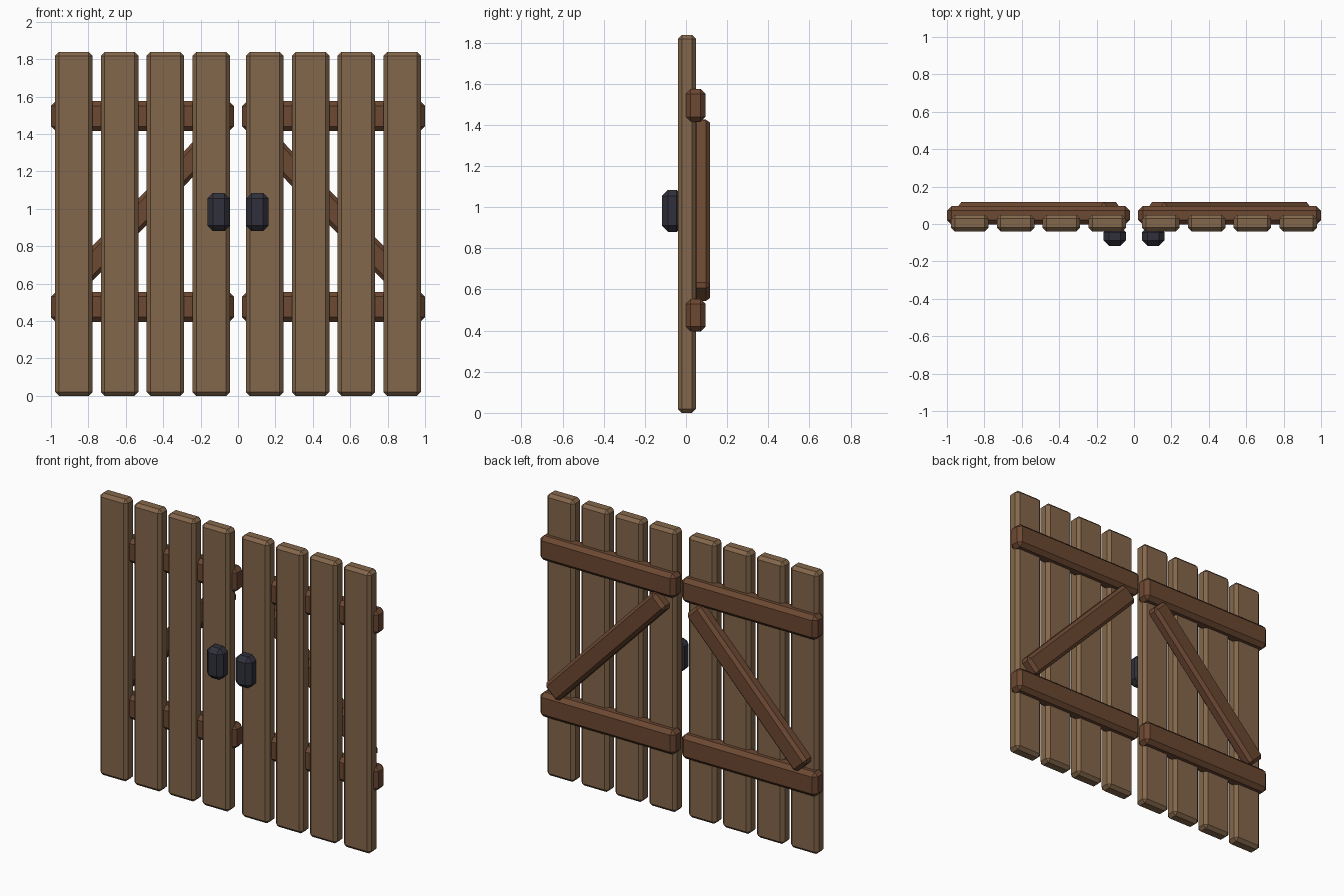
import bpy, bmesh, math
from mathutils import Matrix

if "Cube" in bpy.data.objects:
    bpy.data.objects.remove(bpy.data.objects["Cube"])


def material(name, rgb):
    m = bpy.data.materials.new(name)
    m.diffuse_color = (*rgb, 1)
    m.use_nodes = True
    m.node_tree.nodes["Principled BSDF"].inputs["Base Color"].default_value = m.diffuse_color
    return m


PLANK = material("plank_wood", (0.23, 0.135, 0.07))
BRACE = material("dark_wood", (0.15, 0.065, 0.032))
IRON = material("iron", (0.03, 0.03, 0.045))


def box(name, x, y, z, bevel, mat, tilt=0.0, centre=(0, 0, 0)):
    """Chamfered box from (min, max) ranges, tilted about y, then moved."""
    bm = bmesh.new()
    bmesh.ops.create_cube(bm, size=1)
    size = Matrix.Diagonal((x[1] - x[0], y[1] - y[0], z[1] - z[0], 1))
    mid = Matrix.Translation([(r[0] + r[1]) / 2 for r in (x, y, z)])
    bm.transform(mid @ size)
    bmesh.ops.bevel(bm, geom=bm.edges[:], offset=bevel, segments=1,
                    affect='EDGES', profile=0.5)
    bm.transform(Matrix.Translation(centre) @ Matrix.Rotation(tilt, 4, 'Y'))
    bmesh.ops.recalc_face_normals(bm, faces=bm.faces[:])
    me = bpy.data.meshes.new(name)
    bm.to_mesh(me)
    bm.free()
    me.materials.append(mat)
    ob = bpy.data.objects.new(name, me)
    bpy.context.collection.objects.link(ob)
    return ob


for side, s in (("left", -1), ("right", 1)):
    def span(a, b):
        return tuple(sorted((s * a, s * b)))

    # vertical planks
    for i in range(4):
        c = 0.143 + 0.245 * i
        box(f"{side}_plank_{i + 1}", span(c - 0.1, c + 0.1),
            (-0.04, 0.049), (0, 1.838), 0.02, PLANK)

    # horizontal rails on the back
    for label, z in (("lower", 0.475), ("upper", 1.495)):
        box(f"{side}_{label}_rail", span(0.0225, 1.0), (-0.004, 0.096),
            (z - 0.08, z + 0.08), 0.025, BRACE)

    # diagonal brace, from inner top to outer bottom
    box(f"{side}_diagonal_brace", (-0.569, 0.569), (0.032, 0.117),
        (-0.065, 0.065), 0.02, BRACE,
        tilt=s * math.radians(46), centre=(s * 0.51, 0, 0.985))

    # handle block on the front
    box(f"{side}_handle", span(0.043, 0.163), (-0.117, -0.015),
        (0.88, 1.085), 0.03, IRON)
